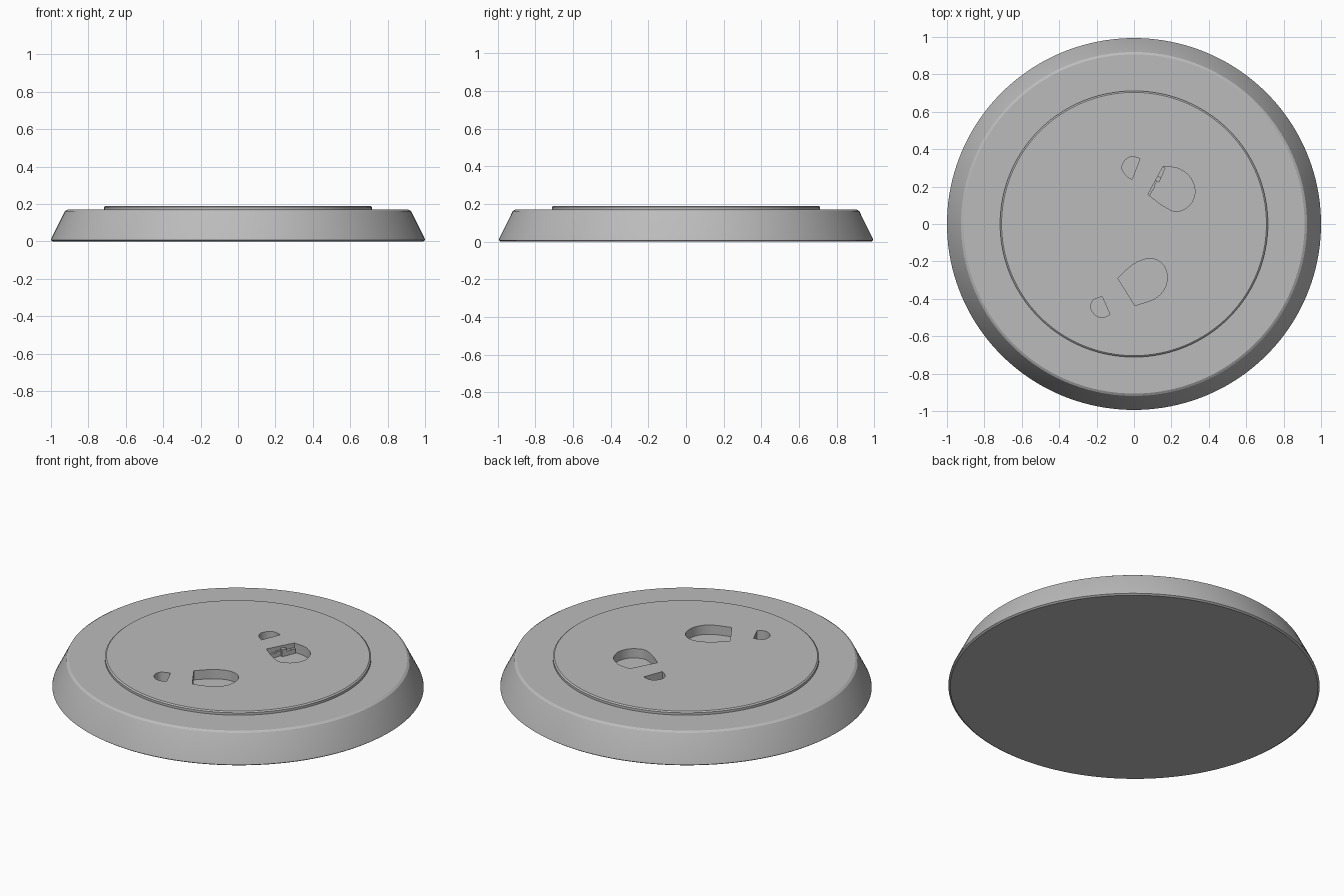
import bpy, bmesh, math, random
from mathutils import Vector

random.seed(4)
if "Cube" in bpy.data.objects:
    bpy.data.objects.remove(bpy.data.objects["Cube"], do_unlink=True)

TOP, FLOOR, SEGMENTS = 0.19, 0.135, 160

grey = bpy.data.materials.new("plain_grey")
grey.use_nodes = True
grey.diffuse_color = (0.5, 0.5, 0.5, 1)
grey.node_tree.nodes["Principled BSDF"].inputs["Base Color"].default_value = (0.5, 0.5, 0.5, 1)


def finish(name, bm):
    bmesh.ops.recalc_face_normals(bm, faces=bm.faces)
    mesh = bpy.data.meshes.new(name)
    bm.to_mesh(mesh)
    bm.free()
    mesh.materials.append(grey)
    obj = bpy.data.objects.new(name, mesh)
    bpy.context.collection.objects.link(obj)
    return obj


def lathe(name, profile):
    """Stack of rings, capped at both ends."""
    bm = bmesh.new()
    rings = []
    for r, z in profile:
        angles = [math.tau * i / SEGMENTS for i in range(SEGMENTS)]
        rings.append([bm.verts.new((r * math.cos(a), r * 0.994 * math.sin(a), z)) for a in angles])
    for low, high in zip(rings, rings[1:]):
        for i in range(SEGMENTS):
            j = (i + 1) % SEGMENTS
            bm.faces.new((low[i], low[j], high[j], high[i]))
    bm.faces.new(rings[0][::-1])
    bm.faces.new(rings[-1])
    return finish(name, bm)


def spline(points, steps=6):
    """Smooth open curve through the points; its ends join with a straight edge."""
    p = [Vector(q) for q in points]
    p = [2 * p[0] - p[1]] + p + [2 * p[-1] - p[-2]]
    out = []
    for a, b, c, d in zip(p, p[1:], p[2:], p[3:]):
        for k in range(steps):
            t = k / steps
            out.append(b + 0.5 * t * (c - a + t * (2 * a - 5 * b + 4 * c - d + t * (3 * (b - c) + d - a))))
    return out + [p[-2]]


def prism(name, outline, z0, z1):
    bm = bmesh.new()
    face = bm.faces.new([bm.verts.new((q[0], q[1], z0)) for q in outline])
    moved = bmesh.ops.extrude_face_region(bm, geom=[face])["geom"]
    verts = [v for v in moved if isinstance(v, bmesh.types.BMVert)]
    bmesh.ops.translate(bm, verts=verts, vec=(0, 0, z1 - z0))
    return finish(name, bm)


# Round plinth with sloped rim and raised centre
plinth = lathe("plinth", [
    (0.99, 0), (1, 0.007), (0.997, 0.018), (0.925, 0.162), (0.912, 0.17),
    (0.716, 0.17), (0.716, 0.184), (0.708, TOP)])

# Shoe print recesses: sole and heel for each foot
prints = {
    "back_sole": [(.155, .307), (.235, .297), (.3, .25), (.326, .174),
                  (.3, .104), (.23, .067), (.155, .098), (.075, .158)],
    "back_heel": [(.032, .35), (-.016, .36), (-.053, .334), (-.064, .297), (-.043, .26), (-.011, .238)],
    "front_sole": [(-.086, -.291), (-.005, -.217), (.08, -.185), (.144, -.206),
                   (.176, -.265), (.166, -.34), (.112, -.398), (.005, -.436)],
    "front_heel": [(-.128, -.484), (-.166, -.5), (-.203, -.489), (-.23, -.452), (-.22, -.409), (-.171, -.388)],
}
bpy.context.view_layer.objects.active = plinth
for name, points in prints.items():
    cutter = prism(name + "_cutter", spline(points), FLOOR, TOP + 0.1)
    cut = plinth.modifiers.new(name, "BOOLEAN")
    cut.operation, cut.solver, cut.object = "DIFFERENCE", "EXACT", cutter
    bpy.ops.object.modifier_apply(modifier=cut.name)
    bpy.data.objects.remove(cutter, do_unlink=True)

# Rough ledge along the straight edge of the back sole
start, end = Vector(prints["back_sole"][-1]), Vector(prints["back_sole"][0])
inward = Vector((end.y - start.y, start.x - end.x)).normalized()
for i in range(6):
    a, b = start.lerp(end, i / 6), start.lerp(end, (i + 1) / 6)
    depth = inward * random.uniform(0.008, 0.022)
    prism(f"ledge_chip_{i + 1}", [a - inward * 0.002, b - inward * 0.002, b + depth, a + depth],
          FLOOR - 0.005, random.uniform(0.155, 0.182))

# Smooth shading with crisp edges
bpy.ops.object.select_all(action="DESELECT")
plinth.select_set(True)
bpy.ops.object.shade_smooth_by_angle(angle=math.radians(25))
